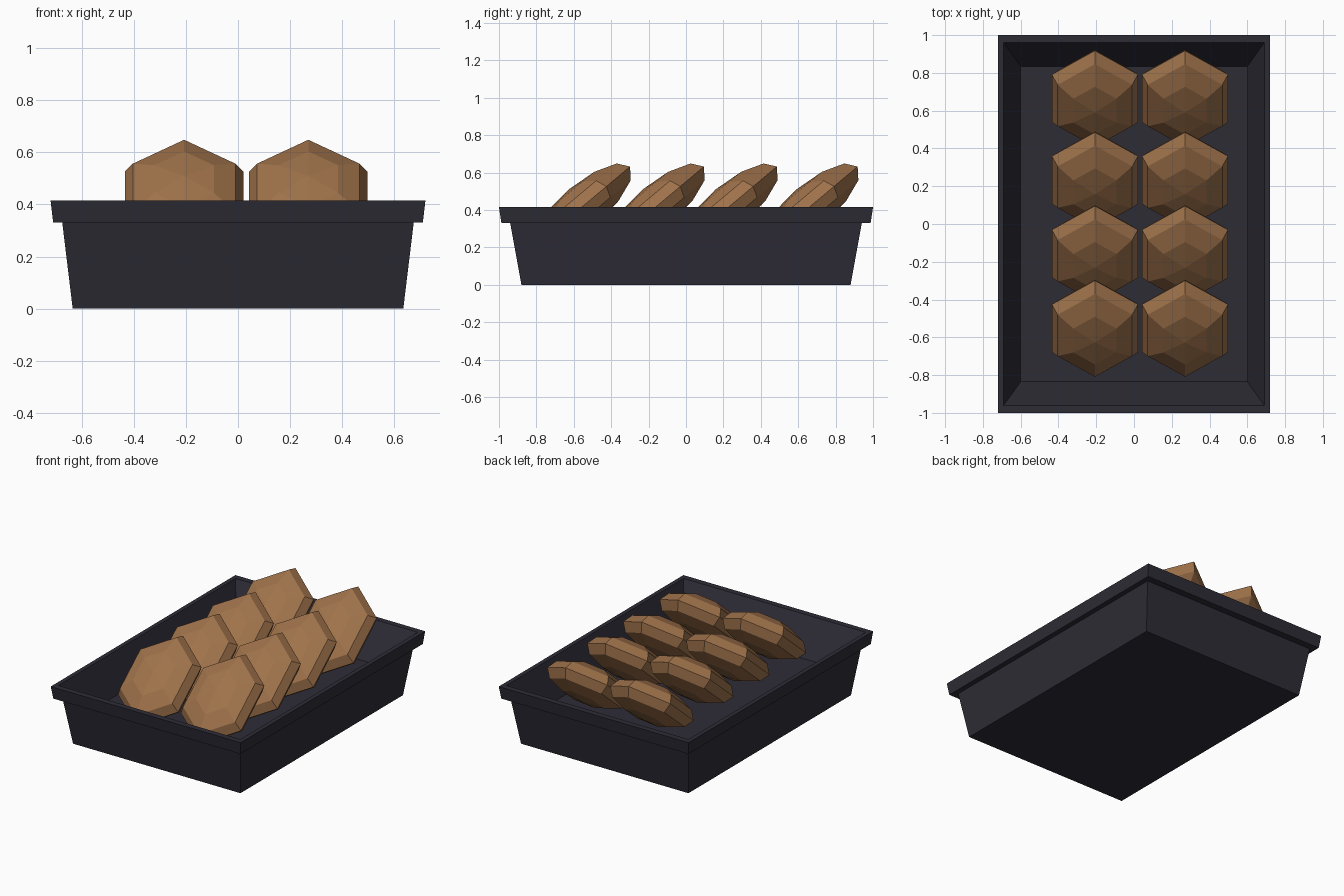
import bpy, bmesh
from math import sin, cos, radians

if "Cube" in bpy.data.objects:
    bpy.data.objects.remove(bpy.data.objects["Cube"])


def material(name, rgb):
    m = bpy.data.materials.new(name)
    m.diffuse_color = (*rgb, 1)
    m.use_nodes = True
    m.node_tree.nodes["Principled BSDF"].inputs["Base Color"].default_value = m.diffuse_color
    return m


def loft(name, rings, mat, pole=None):
    """Skin a stack of equal-length rings, cap both ends, optionally raise caps to poles."""
    bm = bmesh.new()
    loops = [[bm.verts.new(p) for p in ring] for ring in rings]
    n = len(loops[0])
    for a, b in zip(loops, loops[1:]):
        for i in range(n):
            j = (i + 1) % n
            bm.faces.new((a[i], a[j], b[j], b[i]))
    caps = [bm.faces.new(loops[0][::-1]), bm.faces.new(loops[-1])]
    if pole:
        for v in bmesh.ops.poke(bm, faces=caps)["verts"]:
            v.co.z = pole if v.co.z > 0 else -pole
    bmesh.ops.recalc_face_normals(bm, faces=bm.faces)
    mesh = bpy.data.meshes.new(name)
    bm.to_mesh(mesh)
    bm.free()
    mesh.materials.append(mat)
    obj = bpy.data.objects.new(name, mesh)
    bpy.context.collection.objects.link(obj)
    return obj


def rectangle(x, y, z):
    return [(-x, -y, z), (x, -y, z), (x, y, z), (-x, y, z)]


# Tray: tapered outside, overhanging rim, sloped inside, floor
tray_mat = material("dark_tray", (0.027, 0.025, 0.036))
tray_profile = [(0.635, 0.88, 0), (0.675, 0.94, 0.33), (0.71, 0.987, 0.33),
                (0.72, 1.0, 0.415), (0.69, 0.96, 0.415), (0.60, 0.835, 0.18)]
loft("tray", [rectangle(*p) for p in tray_profile], tray_mat)

# Rolls: flattened six-sided low-poly spheres, leaning back in two columns
roll_mat = material("baked_brown", (0.35, 0.17, 0.07))
RX, RY, RZ = 0.263, 0.33, 0.117


def roll_ring(lat):
    c, z = cos(radians(lat)), RZ * sin(radians(lat))
    return [(RX * c * cos(radians(a)), RY * c * sin(radians(a)), z)
            for a in range(30, 390, 60)]


roll = loft("roll_1", [roll_ring(lat) for lat in (-60, -30, 0, 30, 60)], roll_mat, pole=RZ)
spots = [(x, y) for x in (-0.207, 0.27) for y in (-0.552, -0.157, 0.233, 0.665)]
for i, (x, y) in enumerate(spots):
    obj = roll
    if i:
        obj = bpy.data.objects.new(f"roll_{i + 1}", roll.data)
        bpy.context.collection.objects.link(obj)
    obj.location = (x, y, 0.42)
    obj.rotation_euler = (radians(40), 0, 0)
